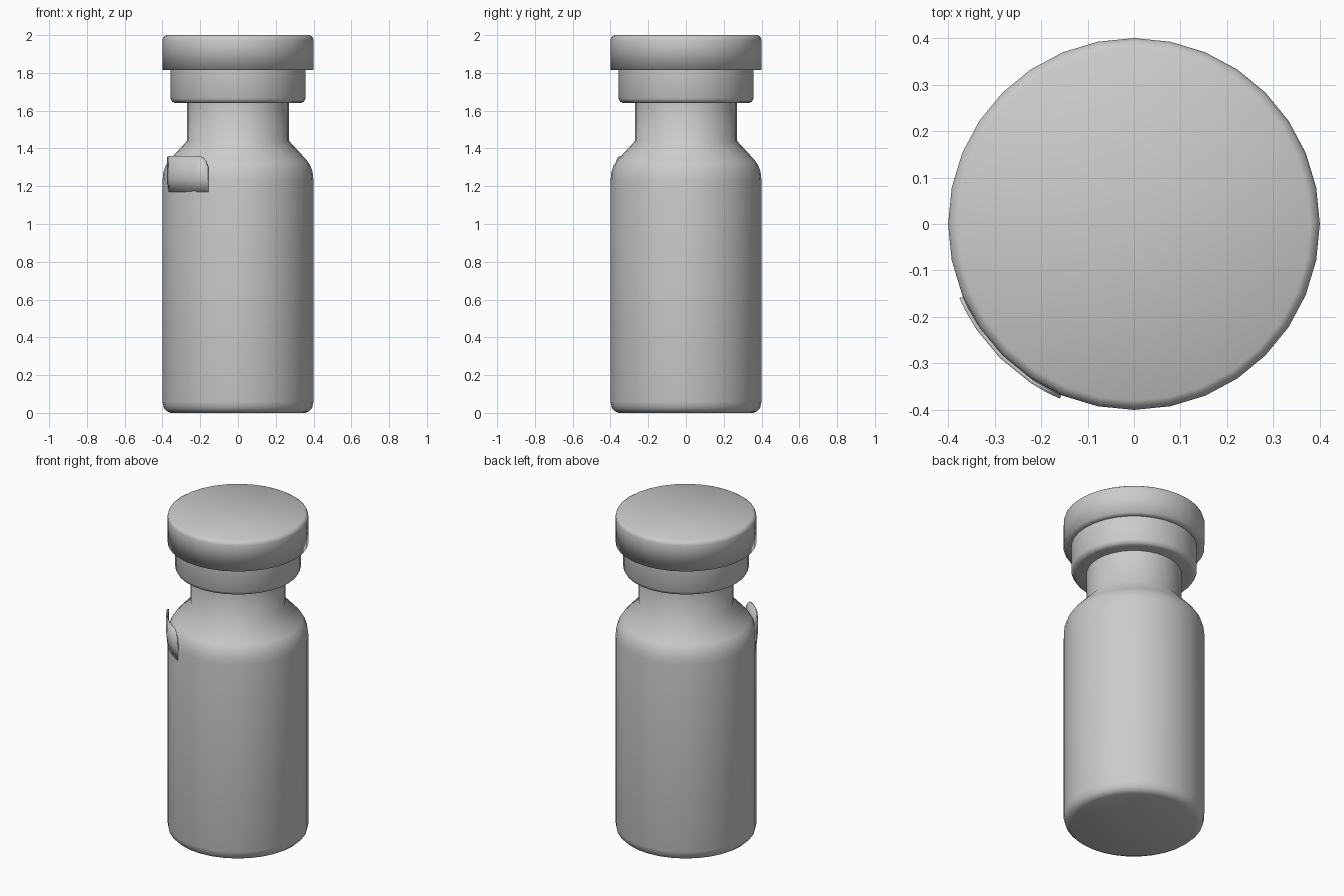
import bpy
import bmesh
from math import cos, sin, pi, radians

cube = bpy.data.objects.get("Cube")
if cube:
    bpy.data.objects.remove(cube, do_unlink=True)

SIDES = 32

grey = bpy.data.materials.new("light grey")
grey.use_nodes = True
colour = (0.6, 0.6, 0.6, 1)
grey.diffuse_color = colour
grey.node_tree.nodes["Principled BSDF"].inputs["Base Color"].default_value = colour


def finish(name, bm):
    mesh = bpy.data.meshes.new(name)
    bmesh.ops.recalc_face_normals(bm, faces=bm.faces)
    for face in bm.faces:
        face.smooth = True
    bm.to_mesh(mesh)
    bm.free()
    mesh.materials.append(grey)
    obj = bpy.data.objects.new(name, mesh)
    bpy.context.collection.objects.link(obj)
    return obj


def lathe(name, profile, cap_bottom=False, cap_top=False):
    """Revolve (radius, height) points around the z axis."""
    bm = bmesh.new()
    rings = [[bm.verts.new((r * cos(2 * pi * i / SIDES), r * sin(2 * pi * i / SIDES), z))
              for i in range(SIDES)] for r, z in profile]
    for low, high in zip(rings, rings[1:]):
        for i in range(SIDES):
            j = (i + 1) % SIDES
            bm.faces.new((low[i], low[j], high[j], high[i]))
    if cap_bottom:
        bm.faces.new(rings[0][::-1])
    if cap_top:
        bm.faces.new(rings[-1])
    return finish(name, bm)


# Bottle with rounded base, sloping shoulder and straight neck
lathe("bottle", [(0.355, 0), (0.375, 0.008), (0.392, 0.025), (0.4, 0.06),
                 (0.4, 1.23), (0.395, 1.275), (0.383, 1.31), (0.365, 1.337),
                 (0.27, 1.44), (0.27, 1.64)], cap_bottom=True)

# Collar crimped around the neck
lathe("collar", [(0.27, 1.64), (0.33, 1.64), (0.348, 1.647), (0.357, 1.665),
                 (0.357, 1.815)])

# Flat lid with a softened upper rim
lathe("lid", [(0.357, 1.815), (0.4, 1.815), (0.4, 1.975), (0.395, 1.99),
              (0.38, 2.0)], cap_top=True)

# Thin curved tab standing off the shoulder, rounded at one upper corner
bm = bmesh.new()
columns = [(203, 1.355), (207, 1.36), (214, 1.36), (225, 1.36), (237, 1.36),
           (242, 1.355), (245, 1.335), (247, 1.30)]
strips = []
for angle, top in columns:
    a = radians(angle)
    strips.append([bm.verts.new((r * cos(a), r * sin(a), z))
                   for r, z in ((0.4, 1.17), (0.407, 1.24), (0.408, top))])
for left, right in zip(strips, strips[1:]):
    for k in range(2):
        bm.faces.new((left[k], right[k], right[k + 1], left[k + 1]))
tab = finish("tab", bm)
solid = tab.modifiers.new("thickness", "SOLIDIFY")
solid.thickness = 0.008
solid.offset = -1

# Keep the tab's thin rim crisp
bpy.ops.object.select_all(action="DESELECT")
tab.select_set(True)
bpy.context.view_layer.objects.active = tab
bpy.ops.object.shade_smooth_by_angle(angle=radians(40))
